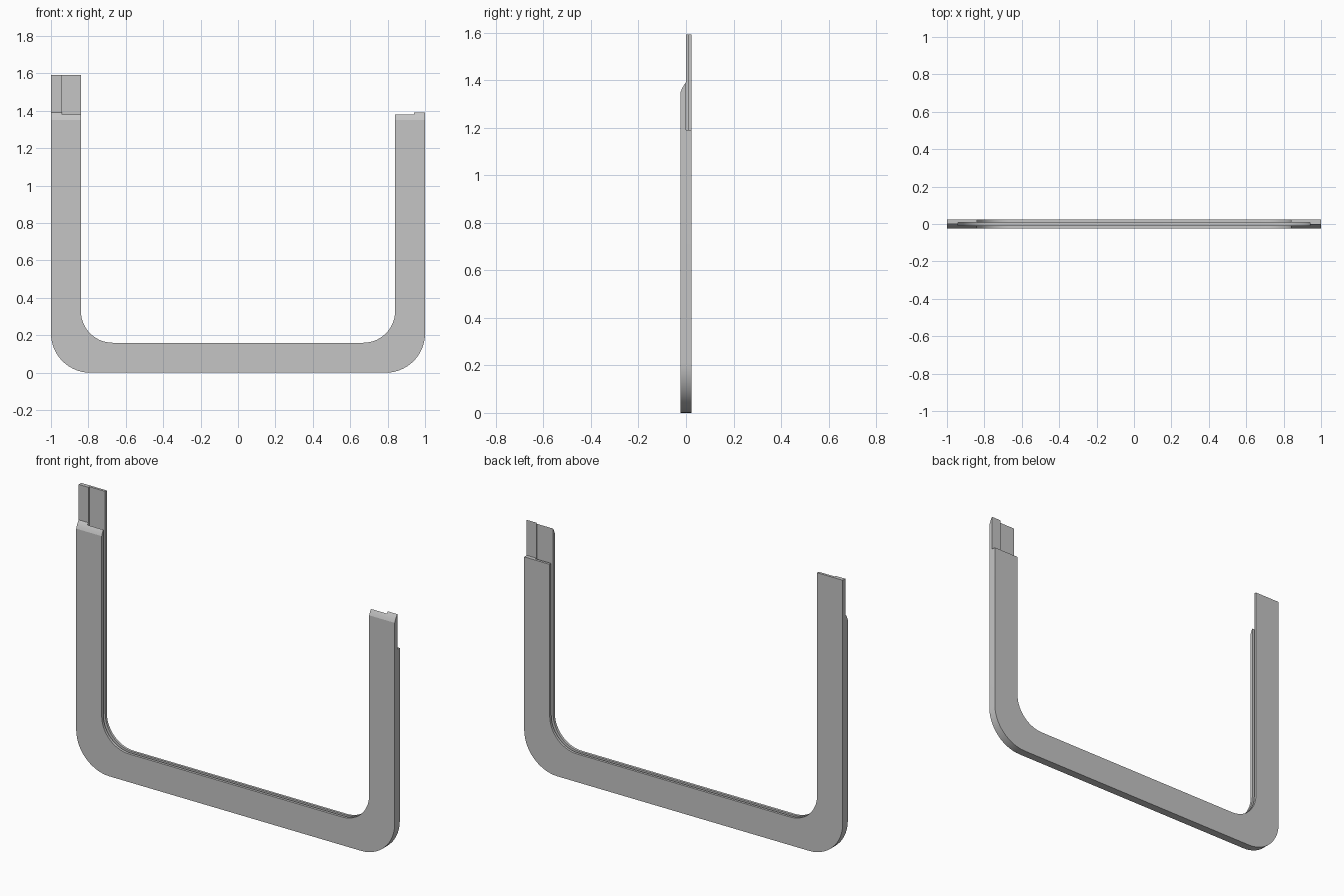
import bpy, bmesh
from math import cos, sin, pi, radians

cube = bpy.data.objects.get("Cube")
if cube:
    bpy.data.objects.remove(cube, do_unlink=True)

GREY = (0.56, 0.56, 0.56, 1)
grey = bpy.data.materials.new("frame light grey")
grey.use_nodes = True
grey.diffuse_color = GREY
grey.node_tree.nodes["Principled BSDF"].inputs["Base Color"].default_value = GREY

# U-shaped contours: half width, bottom height, corner radius
OUTER = (1.0, 0.0, 0.21)
CHANNEL = (0.94, 0.06, 0.2)
INNER = (0.84, 0.16, 0.17)
ARC = 14


def u_path(contour, y, left_top, right_top):
    """Points down one arm, round both corners and up the other arm."""
    w, low, r = contour
    pts = [(-w, y, right_top)]
    for side, start in ((-1, pi), (1, 1.5 * pi)):
        for i in range(ARC + 1):
            a = start + i / ARC * pi / 2
            pts.append((side * (w - r) + r * cos(a), y, low + r + r * sin(a)))
    return pts + [(w, y, left_top)]


def half_frame(name, levels):
    """L-shaped section swept along the U; levels are (y, left_top, right_top)
    from the visible face to the joint, the last step being the outer rim."""
    k = len(levels) - 1
    section = [(OUTER, l) for l in levels]
    section += [(CHANNEL, levels[k]), (CHANNEL, levels[k - 1])]
    section += [(INNER, l) for l in reversed(levels[:k])]
    n = len(section)

    bm = bmesh.new()
    rows = [[bm.verts.new(p) for p in u_path(c, *l)] for c, l in section]
    for a in range(n):
        p, q = rows[a], rows[(a + 1) % n]
        for i in range(len(p) - 1):
            bm.faces.new((p[i], p[i + 1], q[i + 1], q[i]))

    # arm ends
    for end in (0, -1):
        v = [row[end] for row in rows]
        for i in range(k - 1):
            ring = [v[i], v[i + 1]]
            if i == k - 2:
                ring.append(v[k + 2])
            bm.faces.new(ring + [v[n - 2 - i], v[n - 1 - i]])
        bm.faces.new((v[k - 1], v[k], v[k + 1], v[k + 2]))

    bmesh.ops.recalc_face_normals(bm, faces=bm.faces)
    mesh = bpy.data.meshes.new(name)
    bm.to_mesh(mesh)
    bm.free()
    mesh.materials.append(grey)
    ob = bpy.data.objects.new(name, mesh)
    bpy.context.collection.objects.link(ob)
    bpy.ops.object.select_all(action='DESELECT')
    ob.select_set(True)
    bpy.context.view_layer.objects.active = ob
    bpy.ops.object.shade_smooth_by_angle(angle=radians(15))


# Front half: both arms end in a rounded slope
slope = [(-0.023, 1.35), (-0.017, 1.365), (-0.008, 1.381), (0.0, 1.391)]
half_frame("front_frame", [(y, z, z) for y, z in slope])

# Back half: long tongue on the right arm, short arm on the left
half_frame("back_frame", [(y, 1.19, 1.592) for y in (0.023, 0.009, 0.0)])
